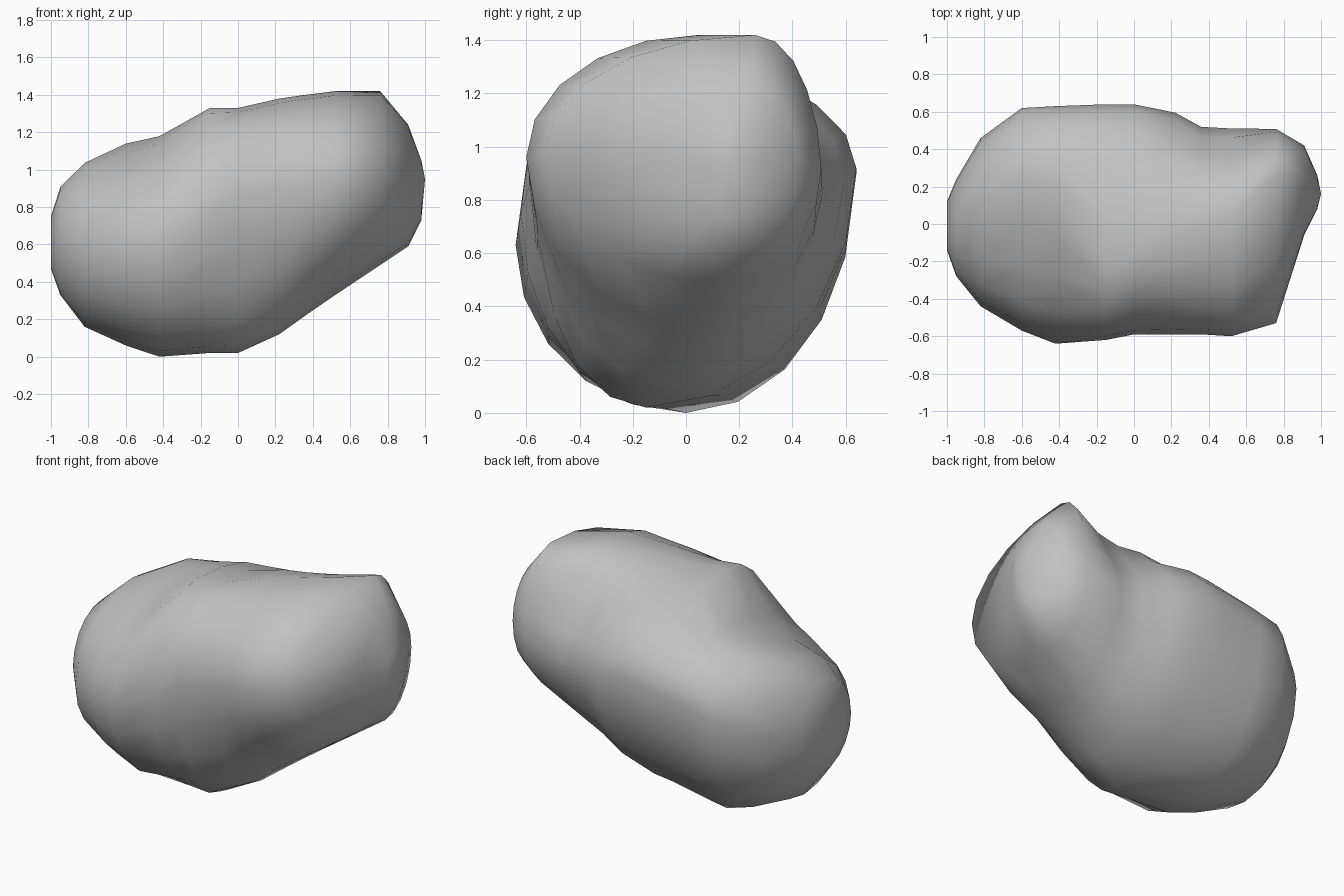
import bpy
import bmesh
import math
from mathutils import Vector

# Remove the default cube
cube = bpy.data.objects.get("Cube")
if cube:
    bpy.data.objects.remove(cube, do_unlink=True)

# Stone colour
stone = bpy.data.materials.new("stone_grey")
stone.use_nodes = True
grey = (0.54, 0.54, 0.54, 1)
stone.diffuse_color = grey
shader = stone.node_tree.nodes["Principled BSDF"]
shader.inputs["Base Color"].default_value = grey
shader.inputs["Roughness"].default_value = 0.9

# Slices along x: front, top, back and bottom extremes as (y, z)
SLICES = [
    (-1, (-.14, .6), (0, .75), (.12, .65), (0, .47)),
    (-.95, (-.28, .6), (0, .91), (.24, .65), (0, .33)),
    (-.82, (-.44, .57), (.12, 1.04), (.46, .7), (0, .16)),
    (-.6, (-.57, .6), (.25, 1.14), (.62, .8), (0, .06)),
    (-.42, (-.64, .63), (.2, 1.18), (.63, .85), (0, 0)),
    (-.15, (-.62, .75), (-.2, 1.33), (.64, .9), (-.1, .02)),
    (0, (-.59, .85), (-.15, 1.33), (.64, .92), (-.15, .02)),
    (.22, (-.59, .9), (-.05, 1.38), (.6, .87), (-.08, .12)),
    (.36, (-.59, .93), (0, 1.4), (.53, .85), (0, .22)),
    (.52, (-.6, .96), (.05, 1.42), (.52, .85), (.06, .33)),
    (.76, (-.53, .98), (.26, 1.42), (.51, .92), (.12, .49)),
    (.91, (-.06, .95), (.2, 1.24), (.42, .95), (.16, .59)),
    (.98, (.08, .95), (.17, 1.05), (.26, .95), (.17, .73)),
]

# Hollows worn into the stone: centre, radius, inward push
HOLLOWS = [
    (Vector((.42, .48, 1.18)), .22, Vector((0, -.07, -.04))),
    (Vector((-.6, -.12, 1)), .2, Vector((.02, .03, -.05))),
    (Vector((.15, -.55, .45)), .18, Vector((0, .03, .01))),
    (Vector((.4, .5, .55)), .22, Vector((0, -.03, .01))),
]
STEPS = 5          # points per quarter of a slice


def quarter(side, cap, flip):
    """Points of a quarter arc between a side and a cap extreme."""
    points = []
    for i in range(STEPS):
        a = math.pi / 2 * i / STEPS
        if flip:
            a = math.pi / 2 - a
        points.append((cap[0] + (side[0] - cap[0]) * math.cos(a),
                       side[1] + (cap[1] - side[1]) * math.sin(a)))
    return points


def worn(point):
    """Move a point into any hollow close to it."""
    moved = point.copy()
    for centre, radius, push in HOLLOWS:
        moved += push * math.exp(-((point - centre).length / radius) ** 2)
    return moved


# Loft the slices into one closed boulder
bm = bmesh.new()
rings = []
for x, front, top, back, bottom in SLICES:
    outline = (quarter(front, top, False) + quarter(back, top, True)
               + quarter(back, bottom, False) + quarter(front, bottom, True))
    rings.append([bm.verts.new(worn(Vector((x, y, z)))) for y, z in outline])

for near, far in zip(rings, rings[1:]):
    count = len(near)
    for i in range(count):
        j = (i + 1) % count
        bm.faces.new((near[i], near[j], far[j], far[i]))

# Close both ends with a fan around a centre point
for ring, tip in ((rings[0], (-1, 0, .61)), (rings[-1], (1, .16, .95))):
    centre = bm.verts.new(tip)
    for i, vert in enumerate(ring):
        bm.faces.new((vert, ring[(i + 1) % len(ring)], centre))

bmesh.ops.recalc_face_normals(bm, faces=bm.faces)
for face in bm.faces:
    face.smooth = True
mesh = bpy.data.meshes.new("boulder")
bm.to_mesh(mesh)
bm.free()
mesh.materials.append(stone)
boulder = bpy.data.objects.new("boulder", mesh)
bpy.context.collection.objects.link(boulder)
